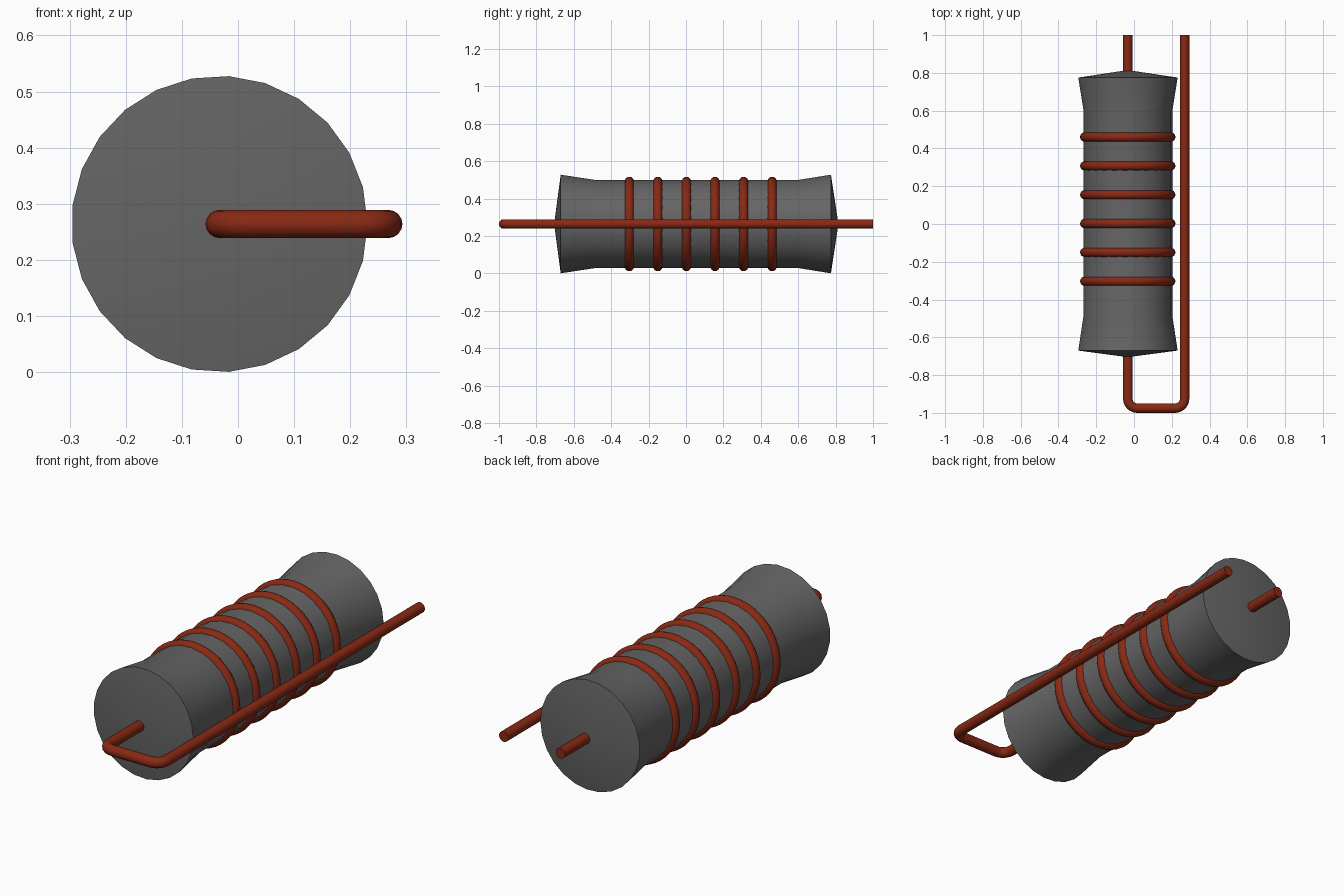
import bpy, bmesh, math
from mathutils import Vector, Matrix

cube = bpy.data.objects.get("Cube")
if cube:
    bpy.data.objects.remove(cube, do_unlink=True)

AXIS_X, AXIS_Z = -0.033, 0.264
WIRE_R = 0.025


def material(name, colour):
    mat = bpy.data.materials.new(name)
    mat.use_nodes = True
    mat.diffuse_color = (*colour, 1)
    mat.node_tree.nodes["Principled BSDF"].inputs["Base Color"].default_value = (*colour, 1)
    return mat


grey = material("dark grey ceramic", (0.13, 0.13, 0.13))
copper = material("copper red", (0.25, 0.022, 0.007))


def finish(obj, mat, angle=30):
    obj.data.materials.append(mat)
    bpy.ops.object.select_all(action="DESELECT")
    obj.select_set(True)
    bpy.context.view_layer.objects.active = obj
    bpy.ops.object.shade_smooth_by_angle(angle=math.radians(angle))


def mesh_object(name, bm, mat):
    bmesh.ops.recalc_face_normals(bm, faces=bm.faces)
    mesh = bpy.data.meshes.new(name)
    bm.to_mesh(mesh)
    bm.free()
    obj = bpy.data.objects.new(name, mesh)
    bpy.context.collection.objects.link(obj)
    finish(obj, mat)
    return obj


# Flared core with shallow conical ends, spun round the long axis
def build_core():
    profile = [(0, -0.705), (0.264, -0.67), (0.236, -0.485),
               (0.236, 0.6), (0.264, 0.775), (0, 0.815)]
    centre = Vector((AXIS_X, 0, AXIS_Z))
    bm = bmesh.new()
    verts = [bm.verts.new(centre + Vector((r, y, 0))) for r, y in profile]
    edges = [bm.edges.new(pair) for pair in zip(verts, verts[1:])]
    bmesh.ops.spin(bm, geom=verts + edges, cent=centre, axis=(0, 1, 0),
                   angle=math.tau, steps=25, use_merge=False)
    bmesh.ops.remove_doubles(bm, verts=bm.verts, dist=0.0001)
    mesh_object("core", bm, grey)


# Bent wire: straight runs joined by rounded corners, swept with a round section
def build_wire():
    right_x, front_y, back_y, bend = 0.268, -0.975, 1.0, 0.05
    path = [(AXIS_X, back_y)]
    for cx, start in ((AXIS_X + bend, math.pi), (right_x - bend, 1.5 * math.pi)):
        for i in range(7):
            a = start + i * math.pi / 12
            path.append((cx + bend * math.cos(a), front_y + bend + bend * math.sin(a)))
    path.append((right_x, back_y))
    points = [Vector((x, y, AXIS_Z)) for x, y in path]
    bm = bmesh.new()
    rings = []
    sides = 16
    for i, p in enumerate(points):
        tangent = (points[min(i + 1, len(points) - 1)] - points[max(i - 1, 0)]).normalized()
        if i in (0, 1, len(points) - 2, len(points) - 1):
            tangent = Vector((0, -1 if i < 2 else 1, 0))
        across = tangent.cross(Vector((0, 0, 1)))
        rings.append([bm.verts.new(p + WIRE_R * (math.cos(t) * across + Vector((0, 0, math.sin(t)))))
                      for t in (math.tau * k / sides for k in range(sides))])
    for a, b in zip(rings, rings[1:]):
        for k in range(sides):
            n = (k + 1) % sides
            bm.faces.new((a[k], a[n], b[n], b[k]))
    bm.faces.new(rings[0])
    bm.faces.new(rings[-1])
    mesh_object("bent_wire", bm, copper)


build_core()
build_wire()

# Six evenly spaced coils round the core
for i in range(6):
    bpy.ops.mesh.primitive_torus_add(
        location=(AXIS_X, -0.303 + i * 0.1527, AXIS_Z), rotation=(math.pi / 2, 0, 0),
        major_radius=0.228, minor_radius=0.0245, major_segments=48, minor_segments=14)
    coil = bpy.context.object
    coil.name = f"coil_{i + 1}"
    finish(coil, copper, 60)
